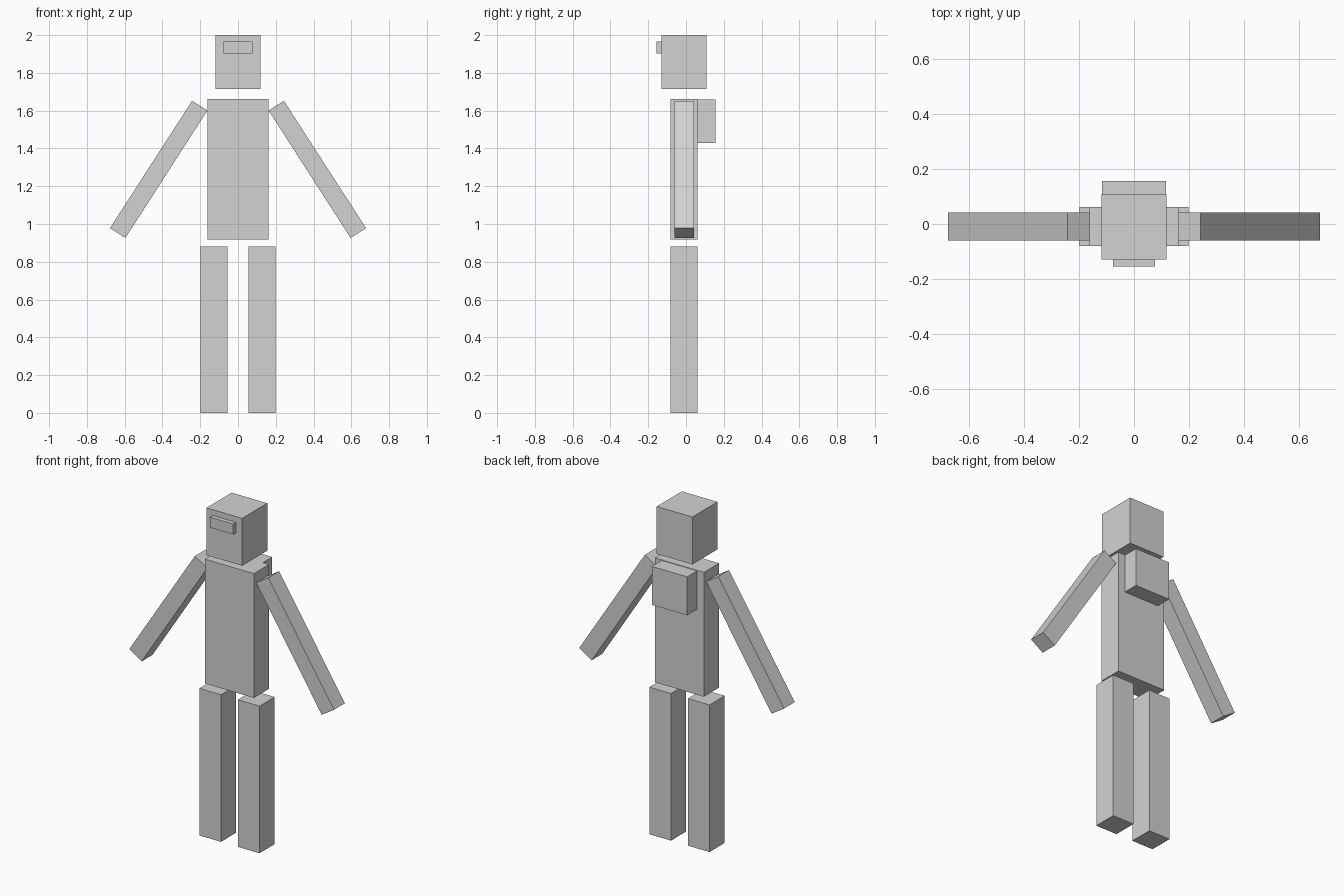
import bpy, bmesh

if "Cube" in bpy.data.objects:
    bpy.data.objects.remove(bpy.data.objects["Cube"])

grey = bpy.data.materials.new("light grey")
grey.diffuse_color = (0.65, 0.65, 0.65, 1)
grey.use_nodes = True
grey.node_tree.nodes["Principled BSDF"].inputs["Base Color"].default_value = grey.diffuse_color


def prism(name, profile, y0, y1):
    """Extrude an x-z profile from y0 to y1."""
    bm = bmesh.new()
    face = bm.faces.new([bm.verts.new((x, y0, z)) for x, z in profile])
    ext = bmesh.ops.extrude_face_region(bm, geom=[face])
    moved = [v for v in ext["geom"] if isinstance(v, bmesh.types.BMVert)]
    bmesh.ops.translate(bm, verts=moved, vec=(0, y1 - y0, 0))
    bmesh.ops.recalc_face_normals(bm, faces=bm.faces)
    mesh = bpy.data.meshes.new(name)
    bm.to_mesh(mesh)
    bm.free()
    mesh.materials.append(grey)
    obj = bpy.data.objects.new(name, mesh)
    bpy.context.collection.objects.link(obj)
    return obj


def box(name, x0, x1, y0, y1, z0, z1):
    return prism(name, [(x0, z0), (x1, z0), (x1, z1), (x0, z1)], y0, y1)


# Head, visor, torso and backpack
box("head", -0.118, 0.118, -0.129, 0.108, 1.716, 2.0)
box("visor", -0.077, 0.077, -0.155, -0.129, 1.903, 1.965)
box("torso", -0.162, 0.162, -0.081, 0.062, 0.919, 1.663)
box("backpack", -0.117, 0.117, 0.062, 0.156, 1.43, 1.66)

# Mirrored legs and slanted arms
arm = [(0.243, 1.652), (0.162, 1.601), (0.596, 0.926), (0.678, 0.978)]
for side, s in (("left", -1), ("right", 1)):
    box(side + "_leg", s * 0.056, s * 0.199, -0.081, 0.062, 0.0, 0.88)
    prism(side + "_arm", [(s * x, z) for x, z in arm], -0.06, 0.042)
